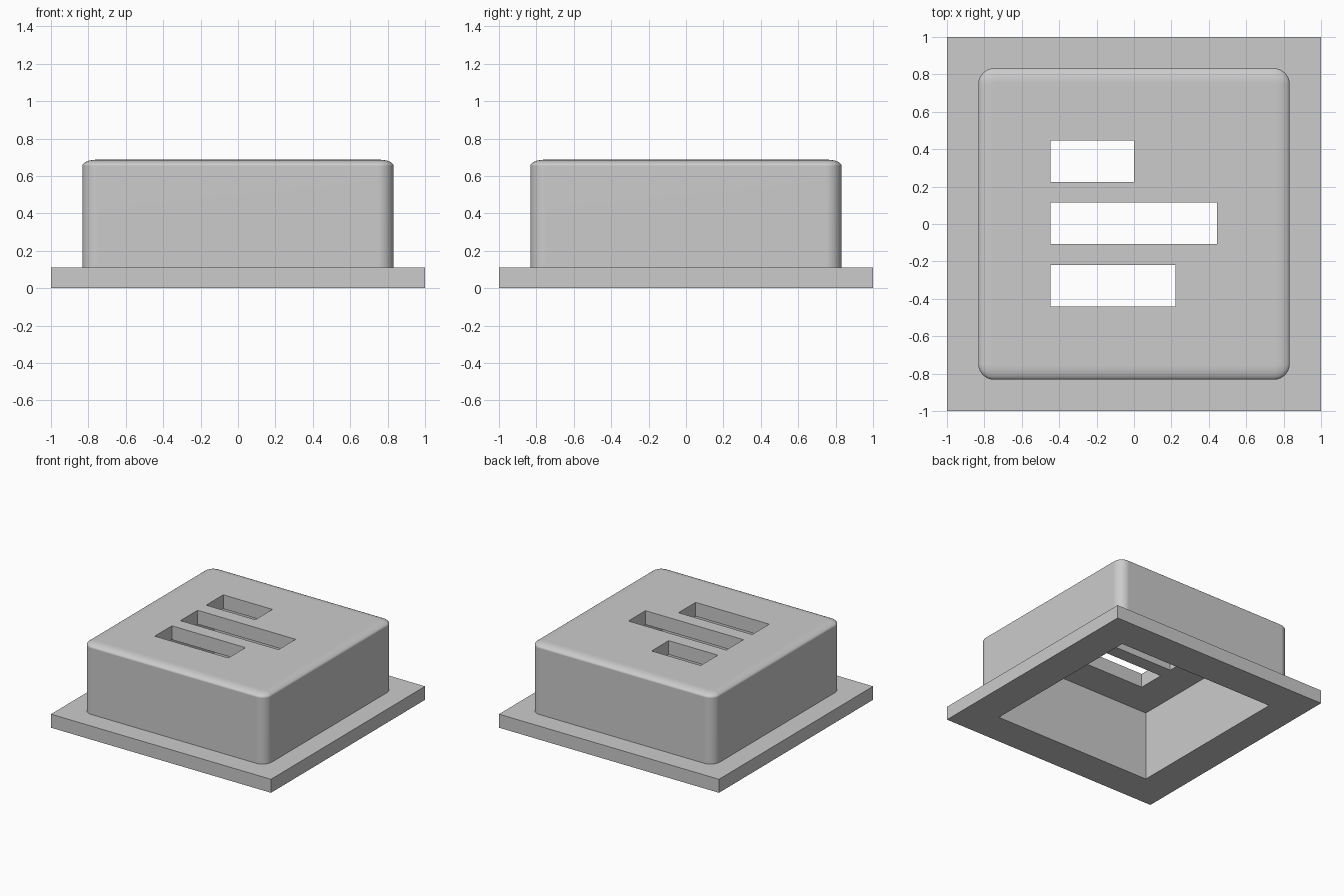
import bpy, bmesh, math

if "Cube" in bpy.data.objects:
    bpy.data.objects.remove(bpy.data.objects["Cube"])

FLANGE_Z, TOP_Z, CEILING_Z = 0.111, 0.687, 0.573
HALF, RADIUS = 0.832, 0.083


def finish(name, bm, helper=False):
    bmesh.ops.recalc_face_normals(bm, faces=bm.faces[:])
    me = bpy.data.meshes.new(name)
    bm.to_mesh(me)
    bm.free()
    ob = bpy.data.objects.new(name, me)
    bpy.context.collection.objects.link(ob)
    ob.hide_render = helper
    return ob


def box(name, x0, x1, y0, y1, z0, z1, helper=False):
    bm = bmesh.new()
    bmesh.ops.create_cube(bm, size=1)
    for v in bm.verts:
        v.co.x = x0 + (v.co.x + 0.5) * (x1 - x0)
        v.co.y = y0 + (v.co.y + 0.5) * (y1 - y0)
        v.co.z = z0 + (v.co.z + 0.5) * (z1 - z0)
    return finish(name, bm, helper)


def rounded_body(name, steps=8):
    # Stacked rounded-square rings; the top edge is a flattened fillet
    rings = [(0, 0.05)]
    for i in range(steps + 1):
        a = math.pi / 2 * i / steps
        rings.append((0.078 * (1 - math.cos(a)), TOP_Z - 0.033 * (1 - math.sin(a))))
    bm = bmesh.new()
    loops = []
    for inset, z in rings:
        loop = []
        c, r = HALF - RADIUS, RADIUS - inset
        for q, (sx, sy) in enumerate([(1, 1), (-1, 1), (-1, -1), (1, -1)]):
            for k in range(steps + 1):
                a = math.pi / 2 * (q + k / steps)
                loop.append(bm.verts.new((sx * c + r * math.cos(a), sy * c + r * math.sin(a), z)))
        loops.append(loop)
    n = len(loops[0])
    for lo, hi in zip(loops, loops[1:]):
        for i in range(n):
            j = (i + 1) % n
            bm.faces.new((lo[i], lo[j], hi[j], hi[i]))
    bm.faces.new(loops[0])
    bm.faces.new(loops[-1])
    return finish(name, bm)


def boolean(target, other, operation):
    mod = target.modifiers.new(other.name, 'BOOLEAN')
    mod.object, mod.operation, mod.solver = other, operation, 'EXACT'
    bpy.context.view_layer.objects.active = target
    bpy.ops.object.modifier_apply(modifier=mod.name)
    bpy.data.objects.remove(other, do_unlink=True)


# Raised housing joined to its square flange
housing = rounded_body("vented_housing")
boolean(housing, box("flange", -1, 1, -1, 1, 0, FLANGE_Z), 'UNION')

# Hollow underside
boolean(housing, box("cavity_cutter", -0.722, 0.722, -0.722, 0.722, -0.2, CEILING_Z, True), 'DIFFERENCE')

# Three slots of different length, sharing their left edge
for y, right in [(0.336, 0.0), (0.003, 0.444), (-0.331, 0.222)]:
    boolean(housing, box("slot_cutter", -0.447, right, y - 0.111, y + 0.111, 0.4, 0.9, True), 'DIFFERENCE')

# Smooth fillets, crisp edges
housing.select_set(True)
bpy.context.view_layer.objects.active = housing
bpy.ops.object.shade_smooth_by_angle(angle=math.radians(30))
weighted = housing.modifiers.new("weighted_normals", 'WEIGHTED_NORMAL')
weighted.keep_sharp = True
